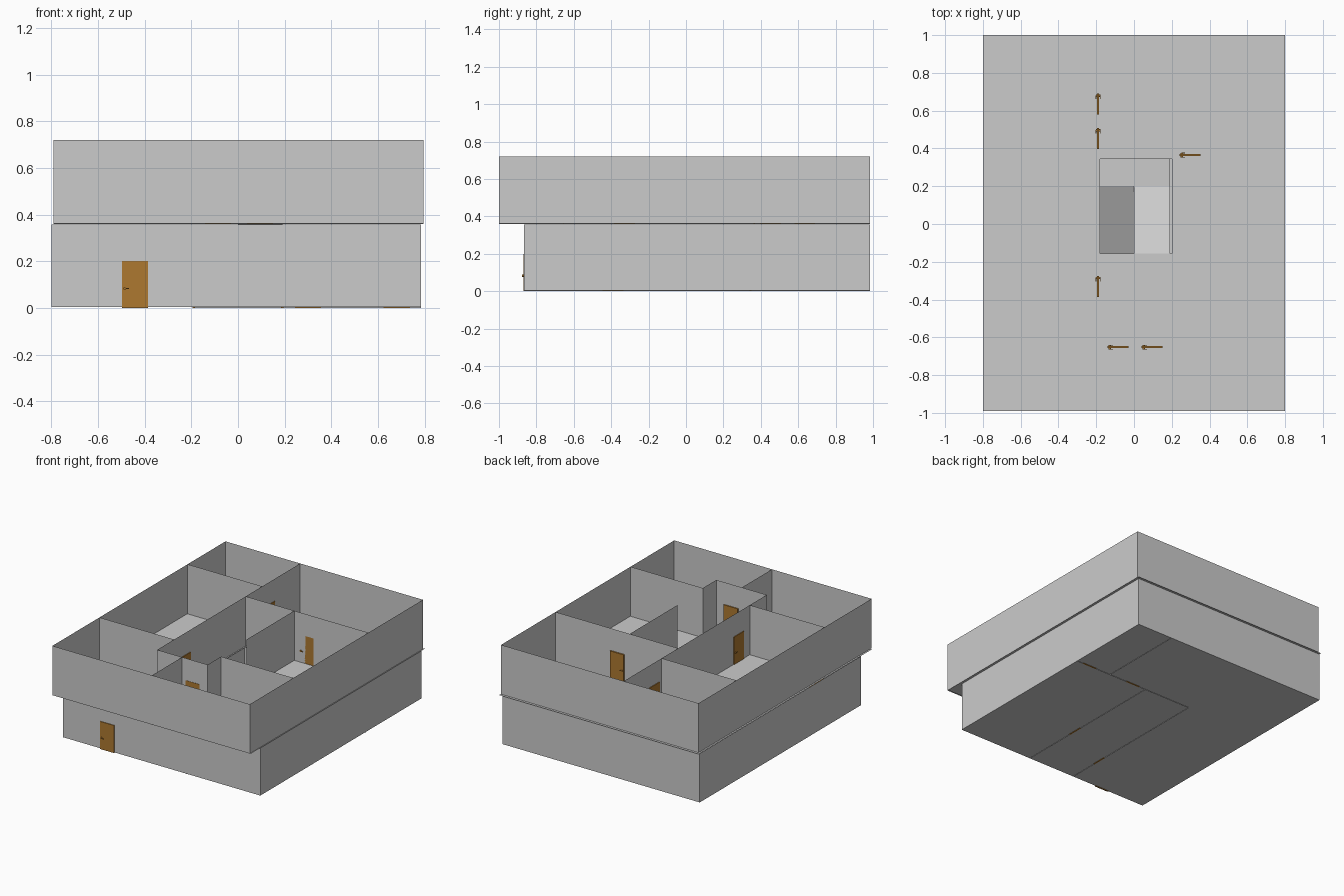
import bpy, bmesh, math
from mathutils import Matrix, Vector

if "Cube" in bpy.data.objects:
    bpy.data.objects.remove(bpy.data.objects["Cube"])

wood = bpy.data.materials.new("wood")
wood.diffuse_color = (0.42, 0.19, 0.03, 1)
wood.use_nodes = True
wood.node_tree.nodes["Principled BSDF"].inputs["Base Color"].default_value = wood.diffuse_color


def finish(name, bm, mat=None):
    me = bpy.data.meshes.new(name)
    bm.to_mesh(me)
    bm.free()
    ob = bpy.data.objects.new(name, me)
    bpy.context.collection.objects.link(ob)
    if mat:
        me.materials.append(mat)
    return ob


def quad(bm, pts):
    bm.faces.new([bm.verts.new(p) for p in pts])


def sheet_walls(name, paths, z0, z1):
    """Paper-thin walls raised from plan polylines."""
    bm = bmesh.new()
    for path in paths:
        cols = [(bm.verts.new((x, y, z0)), bm.verts.new((x, y, z1))) for x, y in path]
        for a, b in zip(cols, cols[1:]):
            bm.faces.new((a[0], b[0], b[1], a[1]))
    return finish(name, bm)


def loop(x0, x1, y0, y1):
    return [(x0, y0), (x1, y0), (x1, y1), (x0, y1), (x0, y0)]


def door(name, x, y, z, along_y=False):
    """Leaf centred on (x, y), with a lever handle on both sides."""
    bm = bmesh.new()

    def box(cx, cy, cz, sx, sy, sz):
        m = Matrix.Translation((cx, cy, cz)) @ Matrix.Diagonal((sx, sy, sz, 1))
        bmesh.ops.create_cube(bm, size=1, matrix=m)

    box(0, 0, 0.1, 0.112, 0.010, 0.2)
    for s in (-1, 1):
        m = Matrix.Translation((-0.044, s * 0.008, 0.083)) @ Matrix.Rotation(math.pi / 2, 4, 'X')
        bmesh.ops.create_cone(bm, cap_ends=True, segments=12, radius1=0.006,
                              radius2=0.006, depth=0.008, matrix=m)
        box(-0.036, s * 0.011, 0.083, 0.02, 0.003, 0.006)
    ob = finish(name, bm, wood)
    ob.location = (x, y, z)
    if along_y:
        ob.rotation_euler.z = -math.pi / 2
    return ob


# Ground floor slab and outer walls
bm = bmesh.new()
quad(bm, [(-0.8, -0.865, 0.003), (0.785, -0.865, 0.003), (0.785, 0.985, 0.003), (-0.8, 0.985, 0.003)])
finish("ground_floor", bm)
sheet_walls("lower_outer_walls", [loop(-0.8, 0.785, -0.865, 0.985)], 0.003, 0.358)

# Ground floor partitions
sheet_walls("lower_partitions", [
    [(0.19, -0.865), (0.19, 0.345), (-0.19, 0.345), (-0.19, -0.865)],
    [(0.19, 0.345), (0.785, 0.345)],
    [(0.5, 0.345), (0.5, 0.985)],
], 0.0, 0.358)

# Upper floor slab with stairwell opening
ox, oy = (-0.8, -0.18, 0.2, 0.8), (-0.99, -0.155, 0.345, 1.0)
bm = bmesh.new()
grid = [[bm.verts.new((x, y, 0.36)) for x in ox] for y in oy]
for j in range(3):
    for i in range(3):
        if (i, j) != (1, 1):
            bm.faces.new((grid[j][i], grid[j][i + 1], grid[j + 1][i + 1], grid[j + 1][i]))
finish("upper_floor", bm)

# Upper outer walls and partitions
sheet_walls("upper_outer_walls", [loop(-0.79, 0.795, -1.0, 0.985)], 0.362, 0.72)
sheet_walls("upper_partitions", [
    [(-0.19, 0.985), (-0.19, -0.655), (0.215, -0.655), (0.215, -0.5), (0.795, -0.5)],
    [(-0.79, -0.46), (-0.19, -0.46)],
    [(-0.79, 0.55), (-0.19, 0.55)],
    [(0.01, -1.0), (0.01, -0.655)],
    [(-0.19, 0.36), (0.795, 0.36)],
    [(0.2, -0.19), (0.2, 0.36)],
], 0.36, 0.72)

# U-shaped stair: two ramps and a half landing
bm = bmesh.new()
lo, hi, mid = -0.155, 0.2, 0.18
quad(bm, [(-0.18, lo, 0.004), (0, lo, 0.004), (0, hi, mid), (-0.18, hi, mid)])
quad(bm, [(0, lo, 0.36), (0.19, lo, 0.36), (0.19, hi, mid), (0, hi, mid)])
quad(bm, [(-0.18, hi, mid), (0.19, hi, mid), (0.19, 0.345, mid), (-0.18, 0.345, mid)])
finish("stair_ramps", bm)

# Doors: (x, y, turned along y)
lower = [(-0.442, -0.865, False), (0.68, 0.345, False), (0.3, 0.345, False),
         (0.19, -0.39, True), (-0.19, -0.59, True)]
upper = [(0.297, 0.365, False), (-0.085, -0.652, False), (0.095, -0.652, False),
         (-0.19, 0.635, True), (-0.19, 0.452, True), (-0.19, -0.33, True)]
for level, z, items in (("lower", 0.0, lower), ("upper", 0.36, upper)):
    for n, (x, y, turned) in enumerate(items):
        d = door(f"{level}_door_{n + 1}", x, y, z, turned)
        if turned:
            d.rotation_euler.z = -math.pi / 2
